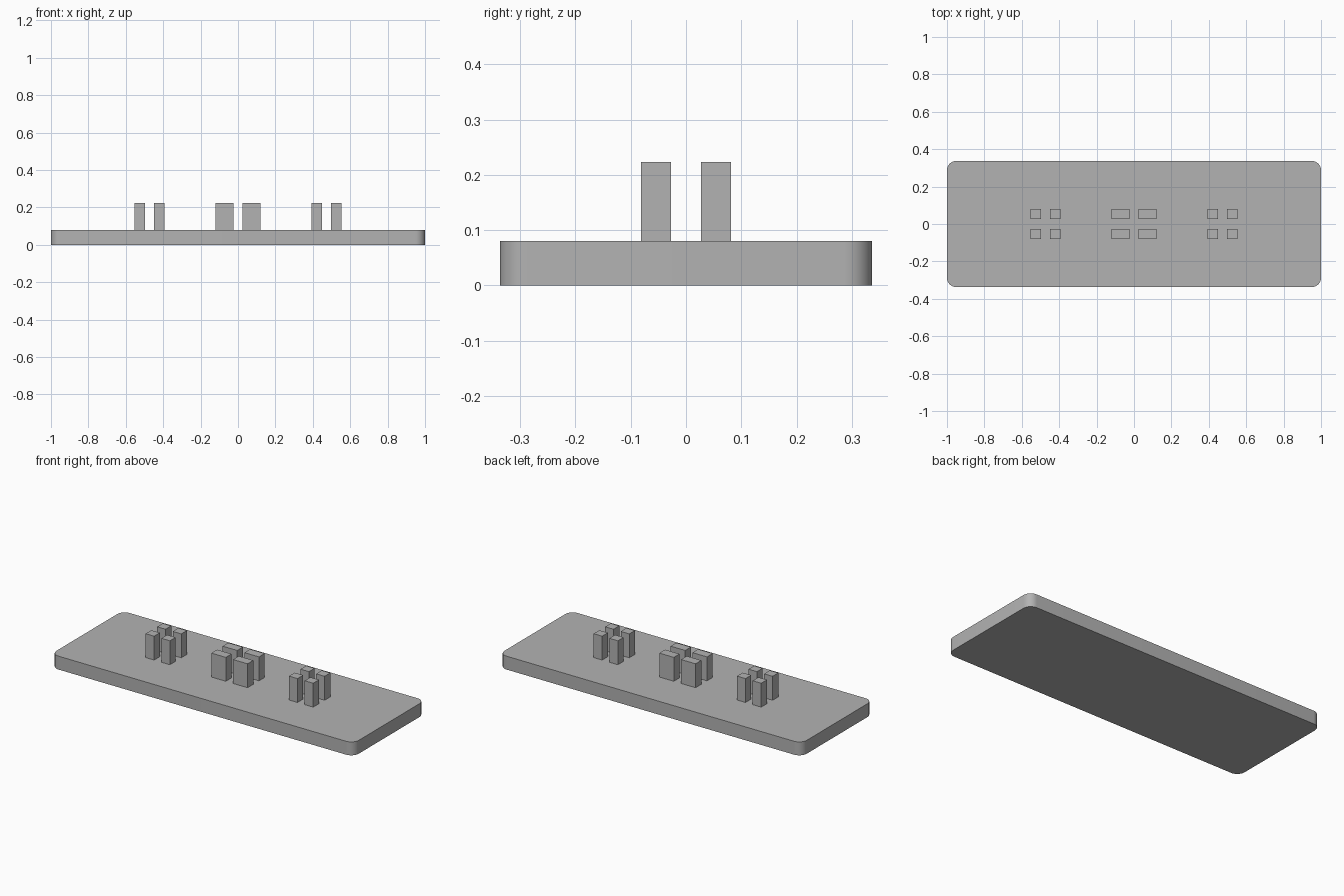
import bpy
import bmesh
from mathutils import Matrix, Vector

if "Cube" in bpy.data.objects:
    bpy.data.objects.remove(bpy.data.objects["Cube"], do_unlink=True)

grey = bpy.data.materials.new("plain_grey")
grey.use_nodes = True
colour = (0.45, 0.45, 0.45, 1)
grey.diffuse_color = colour
grey.node_tree.nodes["Principled BSDF"].inputs["Base Color"].default_value = colour


def box(name, low, high, corner_radius=0):
    """Box between two corners, with optional rounded upright edges."""
    low, high = Vector(low), Vector(high)
    bm = bmesh.new()
    bmesh.ops.create_cube(bm, size=1, matrix=Matrix.LocRotScale((low + high) / 2, None, high - low))
    if corner_radius:
        upright = [e for e in bm.edges if abs(e.verts[0].co.z - e.verts[1].co.z) > 0.01]
        bmesh.ops.bevel(bm, geom=upright, offset=corner_radius, segments=10,
                        profile=0.5, affect='EDGES')
    mesh = bpy.data.meshes.new(name)
    bm.to_mesh(mesh)
    bm.free()
    mesh.materials.append(grey)
    obj = bpy.data.objects.new(name, mesh)
    bpy.context.collection.objects.link(obj)
    return obj


# Base plate with rounded corners
PLATE_TOP, POST_TOP = 0.08, 0.223
plate = box("base_plate", (-1, -0.337, 0), (1, 0.337, PLATE_TOP), 0.05)
bpy.context.view_layer.objects.active = plate
plate.select_set(True)
bpy.ops.object.shade_smooth_by_angle(angle=0.6)

# Three clusters of four posts: cluster centre and post width
GAP_X, GAP_Y, DEPTH = 0.024, 0.027, 0.054
clusters = {"right": (-0.474, 0.056), "middle": (0, 0.096), "left": (0.474, 0.056)}
for side, (centre, width) in clusters.items():
    for sx, column in ((-1, "right"), (1, "left")):
        for sy, row in ((-1, "front"), (1, "back")):
            x = sorted(centre + sx * d for d in (GAP_X, GAP_X + width))
            y = sorted(sy * d for d in (GAP_Y, GAP_Y + DEPTH))
            box(f"{side}_cluster_{row}_{column}_post",
                (x[0], y[0], PLATE_TOP), (x[1], y[1], POST_TOP))
